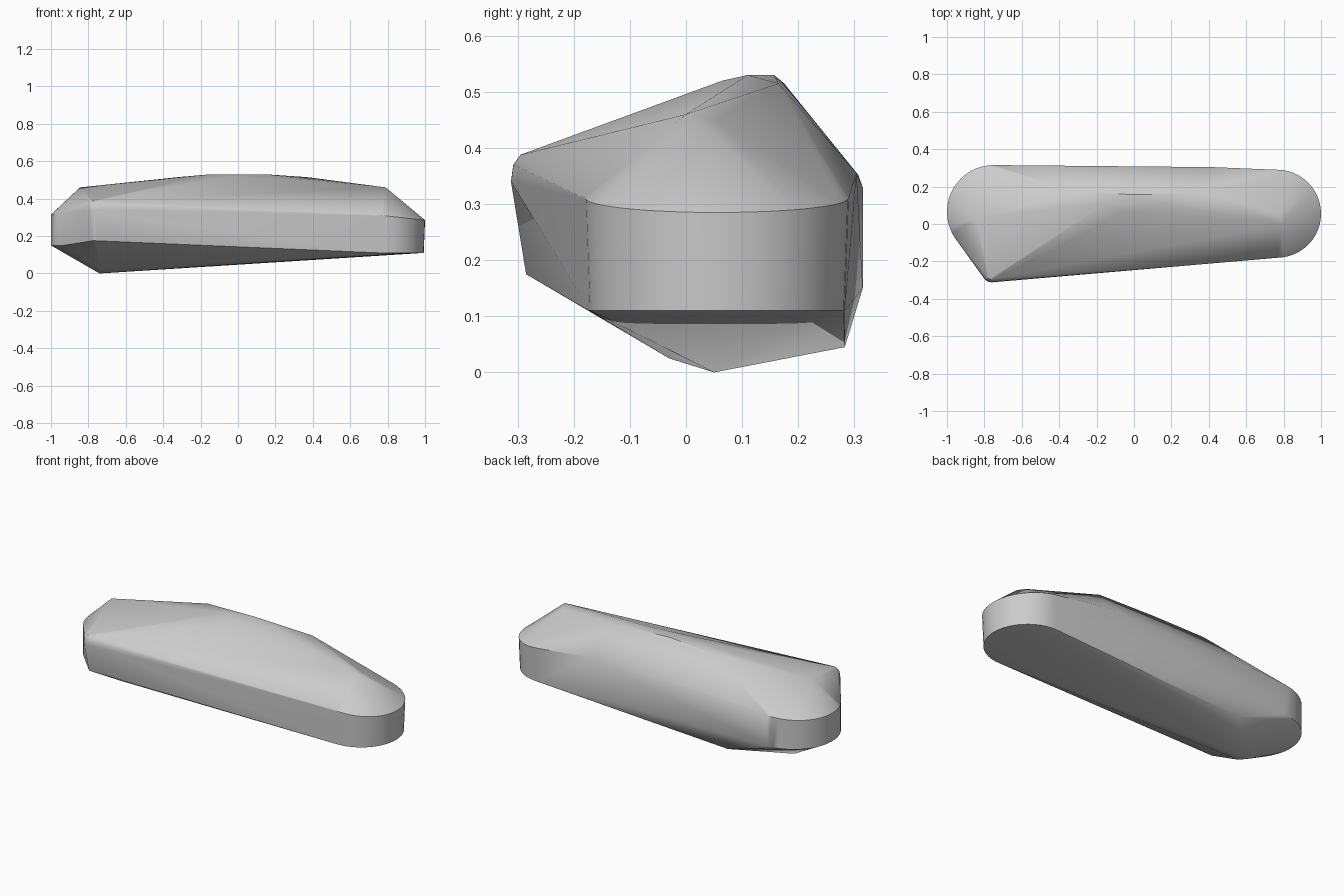
import bpy, bmesh
from math import radians, cos, sin

old = bpy.data.objects.get("Cube")
if old:
    bpy.data.objects.remove(old, do_unlink=True)


def arc(cx, cy, r, start, end, steps, height):
    """Points on a horizontal arc; height is a function of (x, y)."""
    pts = []
    for i in range(steps + 1):
        a = radians(start + (end - start) * i / steps)
        x, y = cx + r * cos(a), cy + r * sin(a)
        pts.append((x, y, height(x, y)))
    return pts


points = []

# Round end: vertical wall with a slightly dipping top rim
points += arc(0.765, 0.055, 0.228, -90, 90, 24, lambda x, y: 0.11)
points += arc(0.765, 0.055, 0.235, -90, 90, 24,
              lambda x, y: 0.285 + 0.11 * (1 - x))

# Blunt end: wide arc turning into a slanted wall
points += arc(-0.75, 0.065, 0.25, 90, 222, 18, lambda x, y: 0.15)
points += arc(-0.75, 0.065, 0.25, 90, 222, 18,
              lambda x, y: 0.315 + 0.06 * (x + 1))

# Front corner: small rounded post, softened at the top
for radius, z in ((0.025, 0.175), (0.052, 0.34), (0.048, 0.37), (0.035, 0.388)):
    points += arc(-0.76, -0.26, radius, 200, 280, 6, lambda x, y: z)

# Top ridge and shoulders
points += [(-0.845, 0.03, 0.46), (0.79, 0.0, 0.46), (0.77, 0.055, 0.45),
           (-0.32, 0.175, 0.515), (0.37, 0.165, 0.515), (-0.05, 0.065, 0.52),
           (-0.15, 0.11, 0.53), (0.15, 0.11, 0.53), (0.0, 0.157, 0.53)]

# Back rim and underside keel
points += [(0.42, 0.304, 0.355), (-0.55, 0.307, 0.352),
           (-0.47, 0.283, 0.045), (-0.74, 0.05, 0.0), (-0.73, -0.03, 0.025)]

# Wrap all the points in one faceted shell
bm = bmesh.new()
for p in points:
    bm.verts.new(p)
hull = bmesh.ops.convex_hull(bm, input=bm.verts)
bmesh.ops.delete(bm, geom=[v for v in bm.verts if not v.link_faces], context='VERTS')
bmesh.ops.dissolve_limit(bm, angle_limit=radians(0.5), verts=bm.verts, edges=bm.edges)
bmesh.ops.recalc_face_normals(bm, faces=bm.faces)
mesh = bpy.data.meshes.new("stone_body")
bm.to_mesh(mesh)
bm.free()

body = bpy.data.objects.new("stone_body", mesh)
bpy.context.collection.objects.link(body)

# Plain grey
grey = bpy.data.materials.new("plain_grey")
grey.use_nodes = True
colour = (0.6, 0.6, 0.6, 1)
grey.diffuse_color = colour
grey.node_tree.nodes["Principled BSDF"].inputs["Base Color"].default_value = colour
mesh.materials.append(grey)

bpy.context.view_layer.objects.active = body
body.select_set(True)
bpy.ops.object.shade_smooth_by_angle(angle=radians(32))
